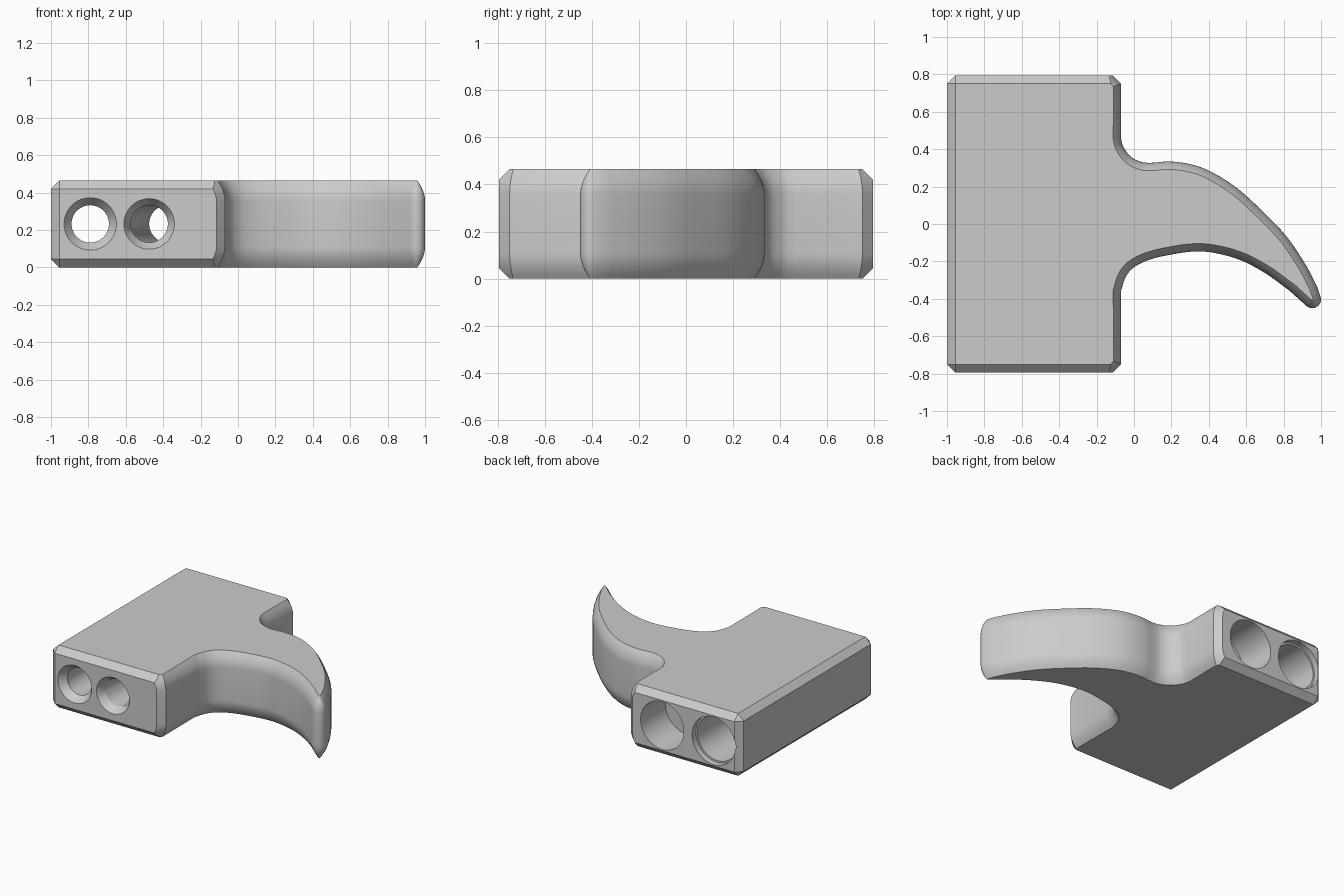
import bpy, bmesh, math
from mathutils import Vector

HEIGHT, HALF, CHAMFER = 0.465, 0.795, 0.045
if "Cube" in bpy.data.objects:
    bpy.data.objects.remove(bpy.data.objects["Cube"])

grey = bpy.data.materials.new("plain_grey")
grey.use_nodes = True
grey.diffuse_color = (0.6, 0.6, 0.6, 1)
grey.node_tree.nodes["Principled BSDF"].inputs["Base Color"].default_value = grey.diffuse_color


def make_object(name, bm):
    bmesh.ops.recalc_face_normals(bm, faces=bm.faces)
    mesh = bpy.data.meshes.new(name)
    bm.to_mesh(mesh)
    bm.free()
    mesh.materials.append(grey)
    obj = bpy.data.objects.new(name, mesh)
    bpy.context.collection.objects.link(obj)
    return obj


def loft(name, rings):
    bm = bmesh.new()
    loops = [[bm.verts.new(p) for p in ring] for ring in rings]
    n = len(loops[0])
    for a, b in zip(loops, loops[1:]):
        for i in range(n):
            j = (i + 1) % n
            bm.faces.new((a[i], a[j], b[j], b[i]))
    bm.faces.new(loops[0])
    bm.faces.new(loops[-1])
    return make_object(name, bm)


def smooth_path(points, steps=5):
    """Catmull-Rom curve through the points."""
    p = [Vector(q) for q in points]
    p = [2 * p[0] - p[1]] + p + [2 * p[-1] - p[-2]]
    out = []
    for a, b, c, d in zip(p, p[1:], p[2:], p[3:]):
        for k in range(steps):
            t = k / steps
            out.append(0.5 * (2 * b + (c - a) * t + (2 * a - 5 * b + 4 * c - d) * t**2
                              + (3 * b - a - 3 * c + d) * t**3))
    return out + [p[-2]]


def boolean(target, cutter, operation):
    mod = target.modifiers.new(cutter.name, "BOOLEAN")
    mod.object, mod.operation, mod.solver = cutter, operation, "EXACT"
    bpy.context.view_layer.objects.active = target
    bpy.ops.object.modifier_apply(modifier=mod.name)
    bpy.data.objects.remove(cutter)


# Outline of the block and hook, clockwise from the back
upper = smooth_path([(-0.07, 0.46), (-0.058, 0.415), (-0.02, 0.363), (0.03, 0.335), (0.085, 0.327),
                     (0.19, 0.334), (0.3, 0.32), (0.405, 0.283), (0.54, 0.2), (0.67, 0.085),
                     (0.81, -0.06), (0.913, -0.21), (0.977, -0.33)])
tip = [Vector((0.953 + 0.047 * math.cos(a), -0.403 + 0.047 * math.sin(a)))
       for a in (math.radians(12 - 147 * k / 14) for k in range(15))]
lower = smooth_path([(0.833, -0.358), (0.7, -0.262), (0.566, -0.192), (0.432, -0.155), (0.32, -0.147),
                     (0.19, -0.165), (0.085, -0.19), (0.005, -0.228), (-0.043, -0.28), (-0.07, -0.36)])
edge = HALF - CHAMFER
back_end = [Vector((-0.32, edge + 0.25)), Vector((-0.07, edge))]
front_end = [Vector((-0.07, -edge)), Vector((-0.32, -edge - 0.25))]
outline = back_end + upper + tip + lower + front_end


def inset_ring(inset, z):
    ring = []
    for i, p in enumerate(outline):
        before = (p - outline[max(i - 1, 0)]).normalized()
        after = (outline[min(i + 1, len(outline) - 1)] - p).normalized()
        tangent = (before + after).normalized()
        q = p + inset * Vector((tangent.y, -tangent.x))
        ring.append((q.x, q.y, z))
    return ring + [(-1.3, -edge - 0.25, z), (-1.3, edge + 0.25, z)]


# Rounded rims along the hook side
drop, inward = 0.11, 0.042
levels = [(inward * (1 - k / 6) ** 2, drop * k / 6) for k in range(7)]
rings = [inset_ring(i, z) for i, z in levels]
rings += [inset_ring(i, HEIGHT - z) for i, z in reversed(levels)]
body = loft("hooked_block", rings)

# Chamfered limits of the block
bm = bmesh.new()
bmesh.ops.create_cube(bm, size=1)
for v in bm.verts:
    v.co = (0.15 + 2.3 * v.co.x, 2 * HALF * v.co.y, HEIGHT * (v.co.z + 0.5))
bmesh.ops.bevel(bm, geom=list(bm.edges), offset=CHAMFER, segments=1, affect="EDGES")
boolean(body, make_object("block_limits", bm), "INTERSECT")


# Lengthwise bores, given as (x, y, radius) stations
def bore(name, stations):
    angles = [2 * math.pi * k / 48 for k in range(48)]
    return loft(name, [[(x + r * math.cos(a), y, HEIGHT / 2 + r * math.sin(a)) for a in angles]
                       for x, y, r in stations])


outer = bore("outer_bore", [(-0.79, -0.9, 0.14), (-0.79, -HALF, 0.14), (-0.79, -0.74, 0.1),
                            (-0.79, 0.2, 0.1), (-0.785, 0.2, 0.165), (-0.785, 0.75, 0.165),
                            (-0.785, 0.75, 0.178), (-0.785, 0.9, 0.178)])
inner = bore("inner_bore", [(-0.475, -0.9, 0.135), (-0.475, -HALF, 0.135), (-0.475, -0.74, 0.1),
                            (-0.375, 0.5, 0.1), (-0.36, 0.5, 0.178), (-0.36, 0.9, 0.178)])
boolean(body, outer, "DIFFERENCE")
boolean(body, inner, "DIFFERENCE")

bpy.ops.object.select_all(action="DESELECT")
body.select_set(True)
bpy.context.view_layer.objects.active = body
bpy.ops.object.shade_smooth_by_angle(angle=math.radians(28))
